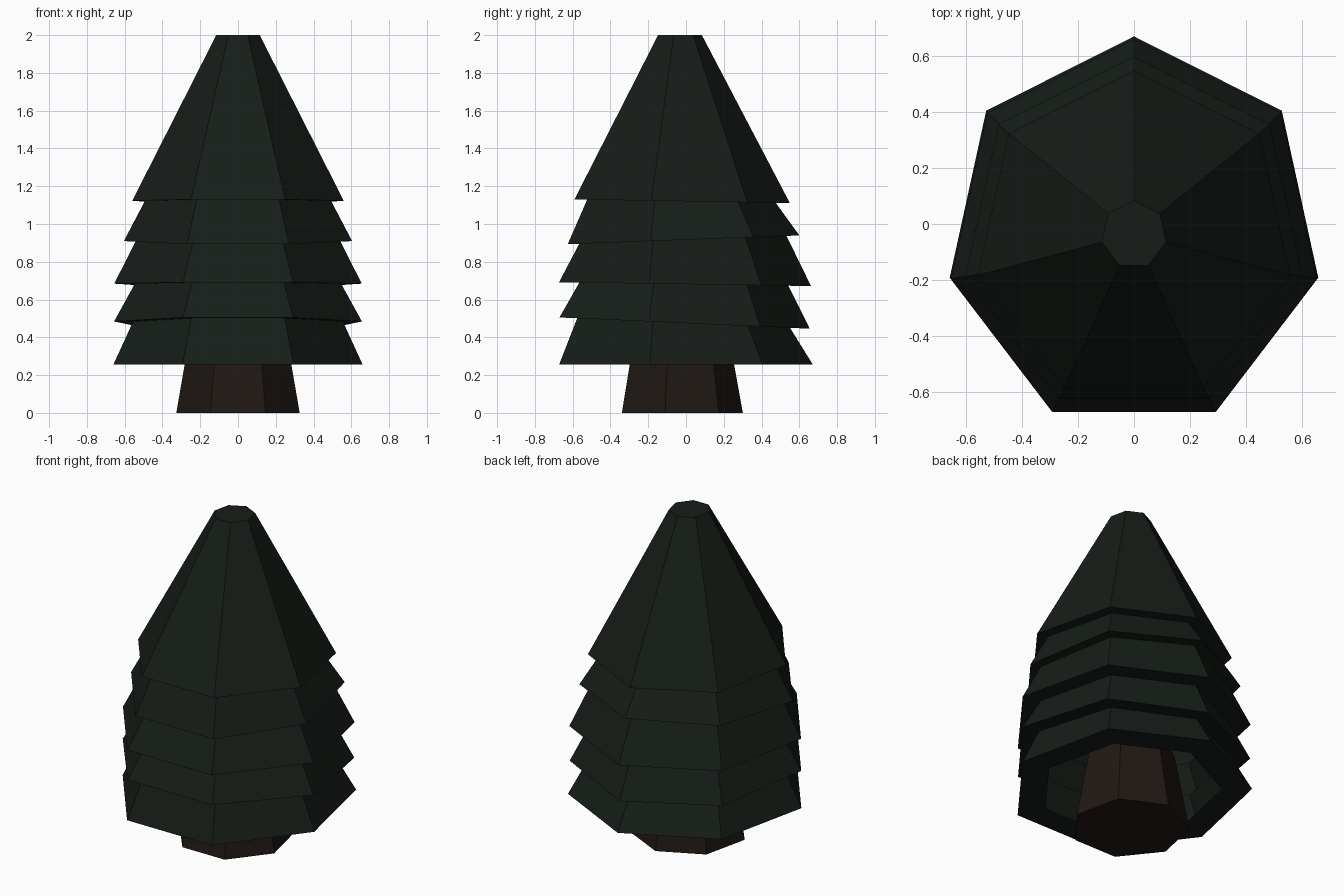
import bpy, bmesh, math

if "Cube" in bpy.data.objects:
    bpy.data.objects.remove(bpy.data.objects["Cube"])

SIDES = 7


def material(name, rgb):
    m = bpy.data.materials.new(name)
    m.diffuse_color = (*rgb, 1)
    m.use_nodes = True
    m.node_tree.nodes["Principled BSDF"].inputs["Base Color"].default_value = m.diffuse_color
    return m


def ring(bm, rx, ry, cy, z, slope=0.0):
    """Seven-sided loop with one corner at the back, tilted along y."""
    verts = []
    for i in range(SIDES):
        a = math.pi / 2 + i * math.tau / SIDES
        y = cy + ry * math.sin(a)
        verts.append(bm.verts.new((rx * math.cos(a), y, z + slope * (y - cy))))
    return verts


def loft(name, rings, mat, cap_bottom):
    bm = bmesh.new()
    loops = [ring(bm, *r) for r in rings]
    for lo, hi in zip(loops, loops[1:]):
        for i in range(SIDES):
            j = (i + 1) % SIDES
            bm.faces.new((lo[i], lo[j], hi[j], hi[i]))
    bm.faces.new(loops[-1])
    if cap_bottom:
        bm.faces.new(loops[0][::-1])
    me = bpy.data.meshes.new(name)
    bm.to_mesh(me)
    bm.free()
    me.materials.append(mat)
    ob = bpy.data.objects.new(name, me)
    bpy.context.collection.objects.link(ob)
    return ob


green = material("needles", (0.008, 0.012, 0.009))
brown = material("bark", (0.014, 0.009, 0.007))

# Tapered trunk, running up inside the lowest tier
loft("trunk", [(0.335, 0.337, -0.036, 0.0), (0.25, 0.25, -0.036, 0.48)], brown, True)

# Foliage tiers: inner radius, outer rx, outer ry, centre y, height, tilt
tiers = [
    (0.51, 0.677, 0.707, -0.035, 0.255, 0.0),
    (0.570, 0.673, 0.697, -0.042, 0.477, -0.045),
    (0.560, 0.672, 0.702, -0.040, 0.682, -0.015),
    (0.555, 0.620, 0.645, -0.045, 0.915, 0.038),
    (0.505, 0.574, 0.600, -0.050, 1.121, -0.017),
]
rings = []
for inner, rx, ry, cy, z, tilt in tiers:
    rings.append((inner, inner * 1.04, cy, z, tilt))   # underside inner edge
    rings.append((rx, ry, cy, z, tilt))                # drip edge
rings.append((0.118, 0.122, -0.038, 2.0, 0.0))         # blunt tip
loft("foliage", rings, green, False)
